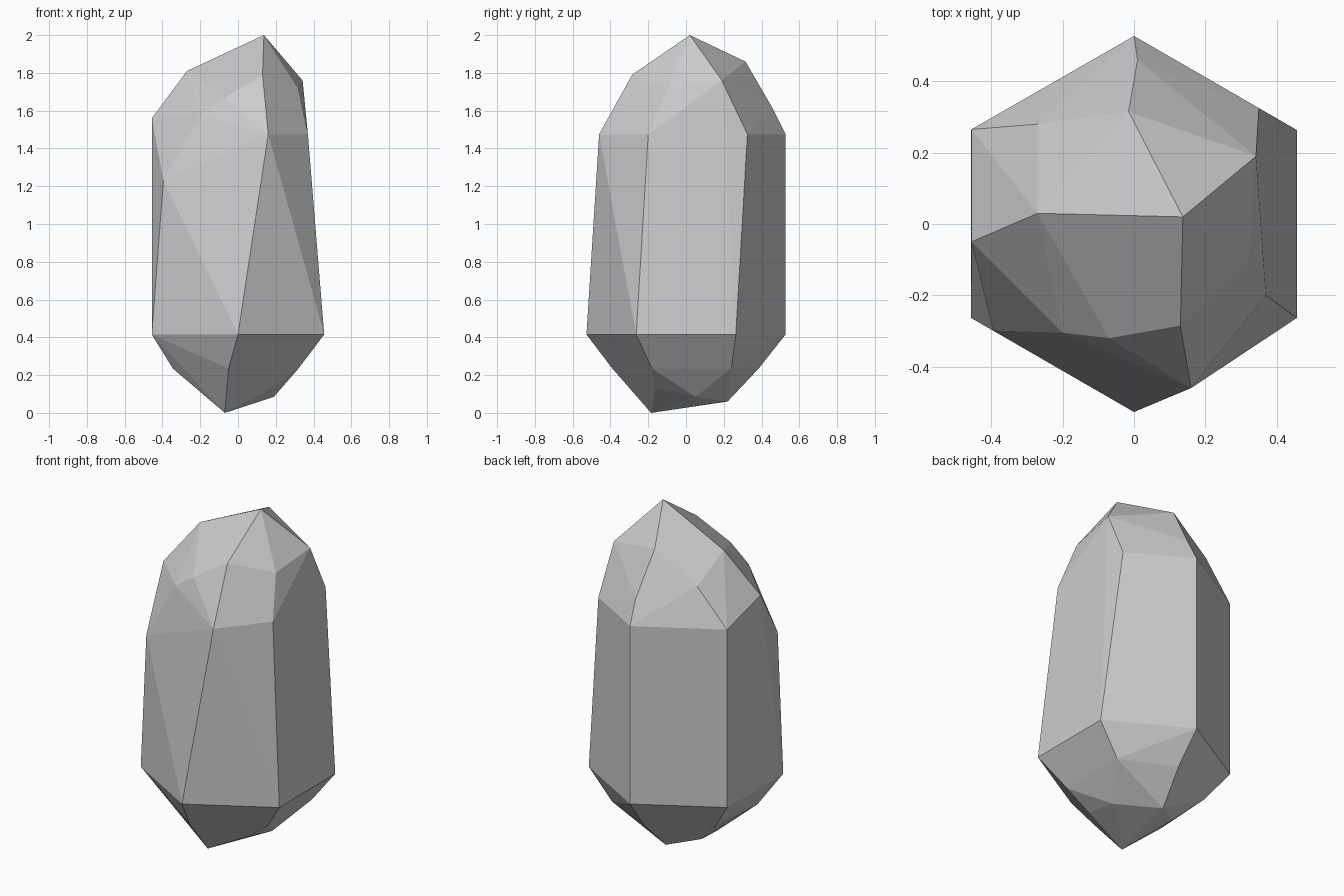
import bpy, bmesh
from math import cos, sin, radians

# Faceted crystal: stacked six-point rings wrapped in a convex skin

# Widest ring, a regular hexagon
R = 0.527
points = [(R * cos(radians(a)), R * sin(radians(a)), 0.415) for a in range(30, 390, 60)]

# Blunt lower tip and tapering base ring
points += [(-0.07, -0.185, 0.0), (0.18, -0.165, 0.13), (0.19, 0.05, 0.085),
           (-0.02, 0.22, 0.06), (-0.18, 0.11, 0.095), (-0.18, -0.11, 0.095)]
points += [(x, y, 0.235) for x, y in
           [(-0.05, -0.39), (0.32, -0.18), (0.32, 0.24),
            (0.01, 0.385), (-0.325, 0.195), (-0.345, -0.18)]]

# Shoulder ring, with the chipped front-left corner
points += [(x, y, 1.475) for x, y in
           [(0.16, -0.46), (0.37, -0.2), (0.35, 0.325), (0, R), (-0.456, 0.265)]]
points += [(-0.395, -0.299, 1.23), (-0.456, -0.05, 1.56)]

# Upper facets and peak
points += [(-0.2, -0.305, 1.58), (-0.07, -0.32, 1.67), (0.32, -0.1, 1.715),
           (0.342, 0.19, 1.76), (0.01, 0.46, 1.61), (-0.27, 0.28, 1.69),
           (0.13, -0.285, 1.79), (-0.27, 0.03, 1.81), (-0.015, 0.315, 1.86),
           (0.137, 0.02, 2.0)]

bm = bmesh.new()
for p in points:
    bm.verts.new(p)
bmesh.ops.convex_hull(bm, input=bm.verts[:])
loose = [v for v in bm.verts if not v.link_faces]
bmesh.ops.delete(bm, geom=loose, context='VERTS')

# Merge the nearly flat triangles into clean facets
bmesh.ops.dissolve_limit(bm, angle_limit=radians(1.5), verts=bm.verts[:], edges=bm.edges[:])
bmesh.ops.recalc_face_normals(bm, faces=bm.faces[:])

mesh = bpy.data.meshes.new("crystal")
bm.to_mesh(mesh)
bm.free()
bpy.context.collection.objects.link(bpy.data.objects.new("crystal", mesh))
